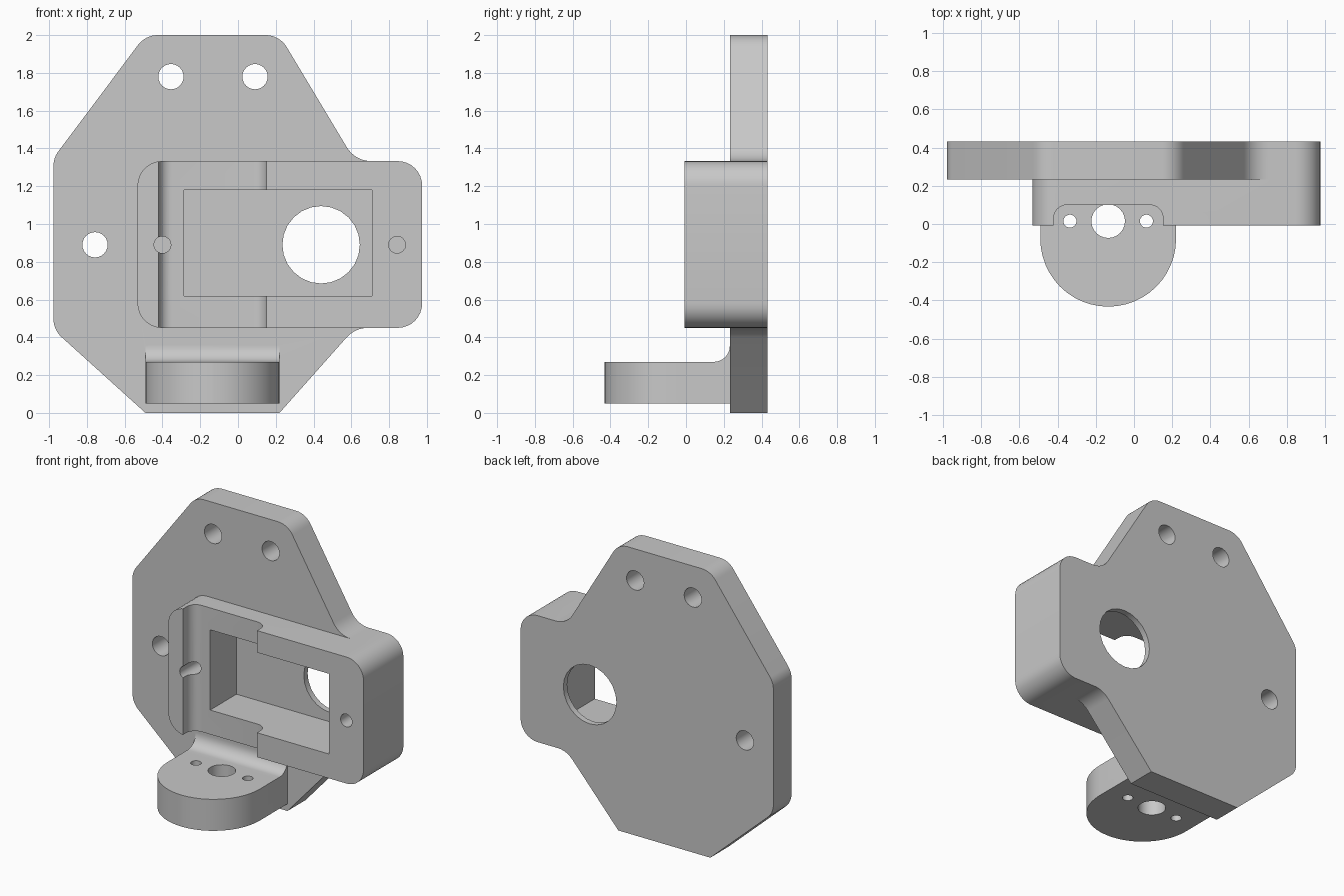
import bpy
import bmesh
import math
from mathutils import Vector

old = bpy.data.objects.get("Cube")
if old:
    bpy.data.objects.remove(old, do_unlink=True)

grey = bpy.data.materials.new("plain_grey")
grey.use_nodes = True
COLOUR = (0.58, 0.58, 0.58, 1)
grey.diffuse_color = COLOUR
grey.node_tree.nodes["Principled BSDF"].inputs["Base Color"].default_value = COLOUR

# Depth levels shared by the parts
BACK, PLATE_FRONT, BOX_FRONT, LUG_FRONT = 0.432, 0.232, -0.008, -0.432
MID = 0.89  # height of the housing's centre line


def rounded(corners, steps=8):
    """Turn (a, b, radius) corners into an outline with filleted corners."""
    out = []
    for i, (a, b, r) in enumerate(corners):
        p = Vector((a, b))
        if r == 0:
            out.append(p)
            continue
        u = (Vector(corners[i - 1][:2]) - p).normalized()
        v = (Vector(corners[(i + 1) % len(corners)][:2]) - p).normalized()
        half = u.angle(v) / 2
        centre = p + (u + v).normalized() * r / math.sin(half)
        start = p + u * r / math.tan(half) - centre
        end = p + v * r / math.tan(half) - centre
        sweep = start.angle(end)
        for k in range(steps + 1):
            t = k / steps
            out.append(centre + (start * math.sin((1 - t) * sweep)
                                 + end * math.sin(t * sweep)) / math.sin(sweep))
    return out


def circle(a, b, r, sides=24):
    return [Vector((a + r * math.cos(math.tau * k / sides),
                    b + r * math.sin(math.tau * k / sides))) for k in range(sides)]


def box_outline(a0, a1, b0, b1, r=0):
    return rounded([(a0, b0, r), (a1, b0, r), (a1, b1, r), (a0, b1, r)])


def prism(name, outline, axis, lo, hi):
    """Extrude an outline along the x, y or z axis."""
    place = {"x": lambda p, d: (d, p.x, p.y),
             "y": lambda p, d: (p.x, d, p.y),
             "z": lambda p, d: (p.x, p.y, d)}[axis]
    bm = bmesh.new()
    low = [bm.verts.new(place(p, lo)) for p in outline]
    high = [bm.verts.new(place(p, hi)) for p in outline]
    bm.faces.new(low)
    bm.faces.new(high)
    for i in range(len(low)):
        j = (i + 1) % len(low)
        bm.faces.new((low[i], low[j], high[j], high[i]))
    bmesh.ops.recalc_face_normals(bm, faces=bm.faces)
    mesh = bpy.data.meshes.new(name)
    bm.to_mesh(mesh)
    bm.free()
    mesh.materials.append(grey)
    obj = bpy.data.objects.new(name, mesh)
    bpy.context.collection.objects.link(obj)
    return obj


def combine(target, tool, operation):
    bpy.ops.object.select_all(action="DESELECT")
    bpy.context.view_layer.objects.active = target
    target.select_set(True)
    mod = target.modifiers.new(operation.lower(), "BOOLEAN")
    mod.operation = operation
    mod.solver = "EXACT"
    mod.object = tool
    bpy.ops.object.modifier_apply(modifier=mod.name)
    bpy.data.objects.remove(tool, do_unlink=True)


# Backing plate with a lobe behind the housing
bracket = prism("mounting_bracket", rounded([
    (-0.49, 0, 0), (0.22, 0, 0), (0.62, 0.45, 0.15), (0.975, 0.45, 0.13),
    (0.975, 1.333, 0.13), (0.62, 1.333, 0.15), (0.22, 2, 0.13),
    (-0.49, 2, 0.13), (-0.977, 1.35, 0.13), (-0.977, 0.44, 0.13),
]), "y", PLATE_FRONT, BACK)

# Motor housing, round-ended lug and the fillet above the lug
parts = [
    prism("housing", box_outline(-0.532, 0.975, 0.45, 1.333, 0.13),
          "y", BOX_FRONT, PLATE_FRONT),
    prism("lug", rounded([
        (-0.49, 0.3, 0), (-0.49, LUG_FRONT, 0.3549),
        (0.22, LUG_FRONT, 0.3549), (0.22, 0.3, 0)], 12), "z", 0.05, 0.27),
    prism("lug_fillet", rounded([
        (0.12, 0.2, 0), (0.12, 0.27, 0), (PLATE_FRONT, 0.27, 0.085),
        (PLATE_FRONT, 0.36, 0), (0.3, 0.36, 0), (0.3, 0.2, 0)]),
        "x", -0.49, 0.22),
]
for part in parts:
    combine(bracket, part, "UNION")

# Cable channel, motor pocket and shaft opening
cuts = [
    prism("channel_cut", rounded([
        (-0.42, -0.1, 0), (0.152, -0.1, 0), (0.152, 0.1, 0.07),
        (-0.42, 0.1, 0.07)]), "z", 0.42, 1.37),
    prism("pocket_cut", box_outline(-0.285, 0.71, 0.62, 1.18), "y", -0.1, 0.39),
    prism("shaft_cut", circle(0.44, MID, 0.205), "y", 0.3, 0.5),
]

# Blind screw holes in the housing
for x in (-0.4, 0.842):
    cuts.append(prism("screw_cut", circle(x, MID, 0.045, 16), "y", -0.1, 0.25))

# Through holes in the plate
for x, z in ((-0.355, 1.78), (0.09, 1.78), (-0.757, MID)):
    cuts.append(prism("plate_hole_cut", circle(x, z, 0.067), "y", 0.1, 0.5))

# Pivot hole and two small holes in the lug
for x, r in ((-0.135, 0.088), (-0.335, 0.034), (0.065, 0.034)):
    cuts.append(prism("lug_hole_cut", circle(x, 0.015, r), "z", 0, 0.32))

for cut in cuts:
    combine(bracket, cut, "DIFFERENCE")

bpy.ops.object.select_all(action="DESELECT")
bracket.select_set(True)
bpy.context.view_layer.objects.active = bracket
bpy.ops.object.shade_smooth_by_angle(angle=math.radians(30))
